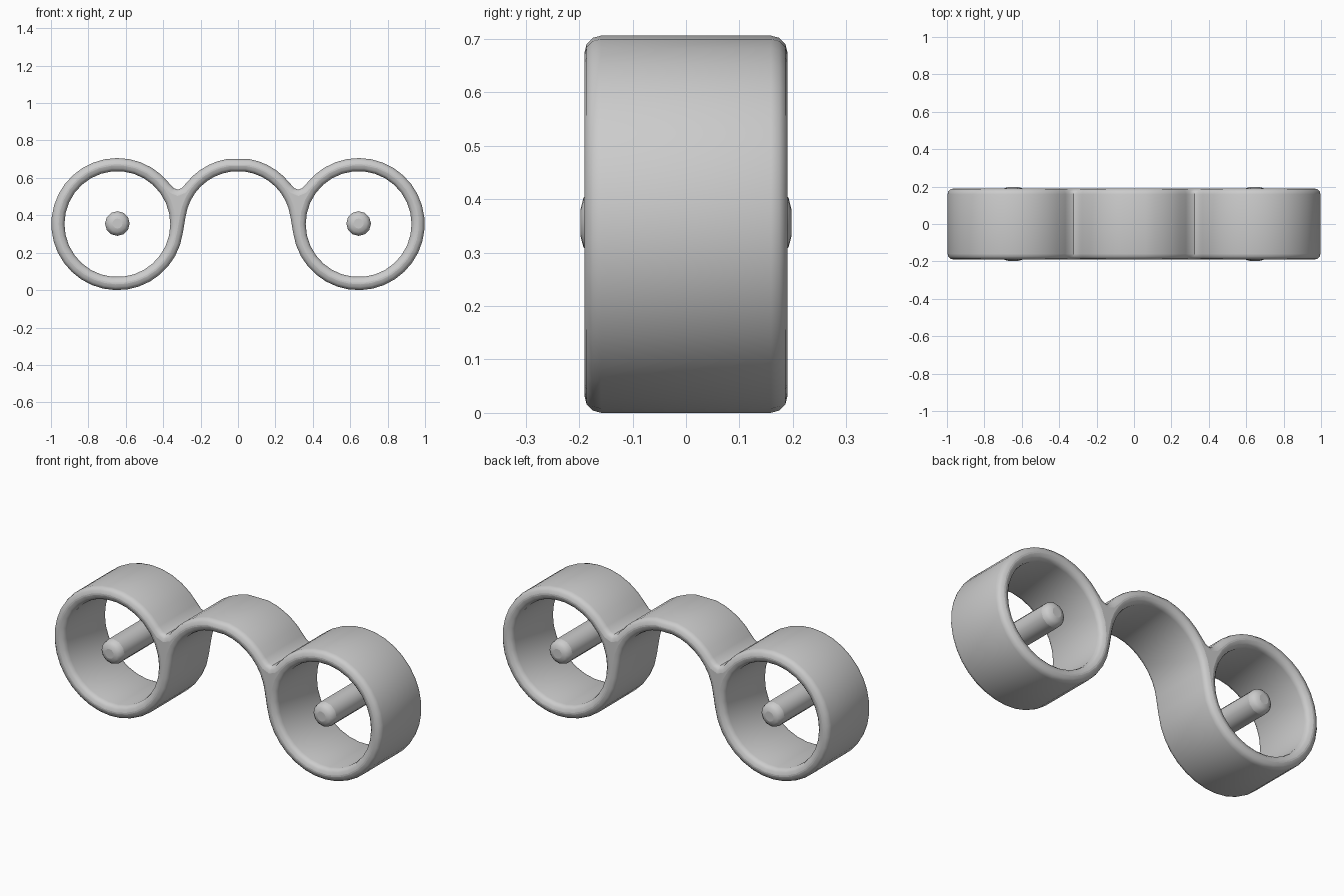
import bpy
from math import cos, sin, radians, pi

old = bpy.data.objects.get("Cube")
if old:
    bpy.data.objects.remove(old, do_unlink=True)

grey = bpy.data.materials.new("plain_grey")
grey.use_nodes = True
colour = (0.6, 0.6, 0.6, 1)
grey.diffuse_color = colour
grey.node_tree.nodes["Principled BSDF"].inputs["Base Color"].default_value = colour

CX, CZ = 0.645, 0.353        # ring centre
OUTER, INNER = 0.353, 0.283  # wall radii
EDGE = 0.031                 # rounding of the wall rims
HALF_DEPTH = 0.19


def arc(cx, radius, start, end, steps):
    angles = [radians(start + (end - start) * i / steps) for i in range(steps + 1)]
    return [(cx + radius * cos(a), CZ + radius * sin(a)) for a in angles]


def mirrored(points):
    return [(-x, z) for x, z in reversed(points)]


def smooth(obj, angle):
    bpy.ops.object.select_all(action="DESELECT")
    obj.select_set(True)
    bpy.context.view_layer.objects.active = obj
    bpy.ops.object.shade_smooth_by_angle(angle=radians(angle))


# Outline: arch top, softened valley, round the ring, then back under the arch
valley = [(0.3, 0.546), (0.3225, 0.537), (0.345, 0.546)]
half = (arc(0, OUTER, 80, 38, 5) + valley
        + arc(CX, OUTER, 142, -172, 30) + arc(0, INNER, 8, 82, 8))
outline = half + mirrored(half)
hole = arc(CX, INNER, 0, 348, 29)

# Frame: two rings joined by an arch, extruded with rounded rims
curve = bpy.data.curves.new("frame", "CURVE")
curve.dimensions = "2D"
curve.fill_mode = "BOTH"
curve.extrude = HALF_DEPTH - EDGE
curve.bevel_depth = EDGE
curve.bevel_resolution = 2
curve.offset = -EDGE
for points in (outline, hole, mirrored(hole)[::-1][::-1]):
    spline = curve.splines.new("POLY")
    spline.points.add(len(points) - 1)
    for p, (x, z) in zip(spline.points, points):
        p.co = (x, z, 0, 1)
    spline.use_cyclic_u = True
frame = bpy.data.objects.new("frame", curve)
frame.rotation_euler.x = pi / 2
bpy.context.collection.objects.link(frame)
bpy.ops.object.select_all(action="DESELECT")
frame.select_set(True)
bpy.context.view_layer.objects.active = frame
bpy.ops.object.convert(target="MESH")
frame = bpy.context.object
frame.data.materials.clear()
frame.data.materials.append(grey)
smooth(frame, 35)

# Centre pins with softened ends
for side, x in (("left", CX), ("right", -CX)):
    bpy.ops.mesh.primitive_cylinder_add(
        vertices=12, radius=0.066, depth=0.394,
        location=(x, 0, CZ + 0.003), rotation=(pi / 2, 0, 0))
    pin = bpy.context.object
    pin.name = side + "_pin"
    pin.data.materials.append(grey)
    bevel = pin.modifiers.new("round_ends", "BEVEL")
    bevel.width = 0.038
    bevel.segments = 3
    bevel.limit_method = "ANGLE"
    bevel.angle_limit = radians(60)
    smooth(pin, 35)
